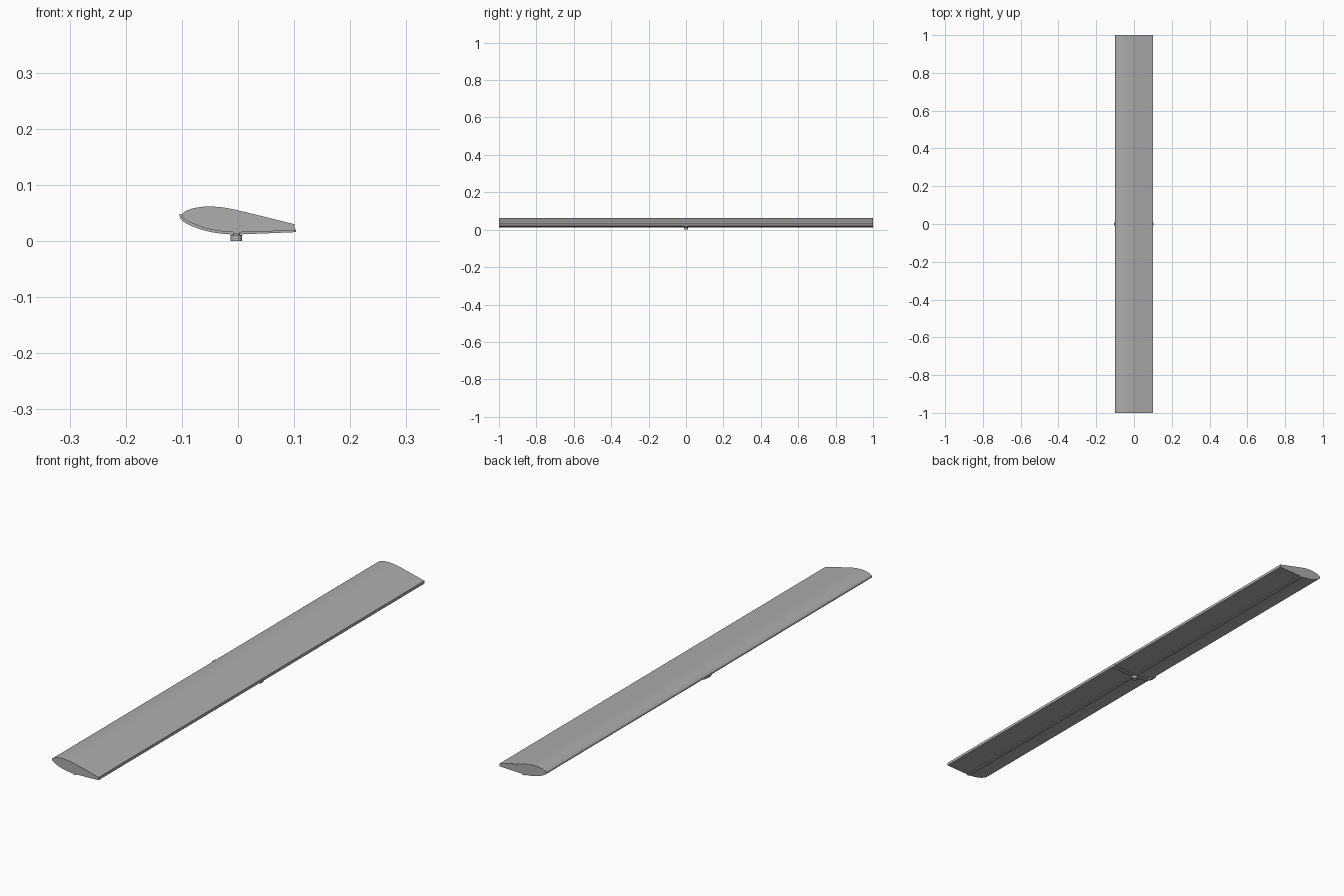
import bpy, bmesh, math

cube = bpy.data.objects.get("Cube")
if cube:
    bpy.data.objects.remove(cube, do_unlink=True)

# Single plain grey finish
grey = bpy.data.materials.new("plain_grey")
grey.use_nodes = True
colour = (0.42, 0.42, 0.42, 1)
grey.diffuse_color = colour
grey.node_tree.nodes["Principled BSDF"].inputs["Base Color"].default_value = colour


def finish(name, bm, angle=30):
    bmesh.ops.recalc_face_normals(bm, faces=bm.faces)
    mesh = bpy.data.meshes.new(name)
    bm.to_mesh(mesh)
    bm.free()
    mesh.materials.append(grey)
    obj = bpy.data.objects.new(name, mesh)
    bpy.context.collection.objects.link(obj)
    bpy.ops.object.select_all(action="DESELECT")
    obj.select_set(True)
    bpy.context.view_layer.objects.active = obj
    bpy.ops.object.shade_smooth_by_angle(angle=math.radians(angle))
    return obj


def extrude_profile(name, points, half_length):
    """Sweep a closed x-z outline along y, centred on y = 0."""
    bm = bmesh.new()
    face = bm.faces.new([bm.verts.new((x, -half_length, z)) for x, z in points])
    new = bmesh.ops.extrude_face_region(bm, geom=[face])["geom"]
    verts = [v for v in new if isinstance(v, bmesh.types.BMVert)]
    bmesh.ops.translate(bm, verts=verts, vec=(0, 2 * half_length, 0))
    return finish(name, bm)


def smooth_path(points, steps=5):
    """Catmull-Rom path through a few control points."""
    out = []
    last = len(points) - 1
    for i in range(last):
        a, b = points[max(i - 1, 0)], points[i]
        c, d = points[i + 1], points[min(i + 2, last)]
        for k in range(steps):
            t = k / steps
            out.append(tuple(
                0.5 * (2 * q + (r - p) * t + (2 * p - 5 * q + 4 * r - s) * t * t
                       + (3 * q - p - 3 * r + s) * t ** 3)
                for p, q, r, s in zip(a, b, c, d)))
    return out + [points[-1]]


# Aerofoil blade with a rounded nose and a blunt trailing edge
upper = smooth_path([(-0.1, 0.045), (-0.097, 0.051), (-0.085, 0.057), (-0.065, 0.061),
                     (-0.045, 0.0615), (-0.02, 0.059), (0.02, 0.05), (0.101, 0.03)])
lower = smooth_path([(-0.1, 0.045), (-0.096, 0.04), (-0.082, 0.032), (-0.06, 0.0235),
                     (-0.035, 0.0182), (-0.008, 0.0158), (0.03, 0.0165), (0.101, 0.019)])
extrude_profile("blade", upper + lower[:0:-1], 1.0)

# Thin bracket hugging the underside at mid span
outer = smooth_path([(-0.105, 0.0475), (-0.1, 0.037), (-0.085, 0.028), (-0.062, 0.0195),
                     (-0.035, 0.014), (-0.008, 0.012), (0.03, 0.013), (0.103, 0.016)])
extrude_profile("bracket", outer + [(0.103, 0.021), (0.101, 0.021)] + lower[::-1]
                + [(-0.1, 0.048)], 0.009)

# Narrow rail along the whole underside
extrude_profile("rail", [(-0.009, 0.0125), (0.003, 0.0125), (0.003, 0.02), (-0.009, 0.02)], 1.0)

# Round mounting stud below the bracket
for name, radius, bottom, top in (("stud_head", 0.0105, 0.0, 0.0105),
                                  ("stud_neck", 0.007, 0.009, 0.018)):
    bm = bmesh.new()
    bmesh.ops.create_cone(bm, cap_ends=True, segments=32, radius1=radius,
                          radius2=radius, depth=top - bottom)
    bmesh.ops.translate(bm, verts=bm.verts, vec=(-0.003, 0, (top + bottom) / 2))
    finish(name, bm)
